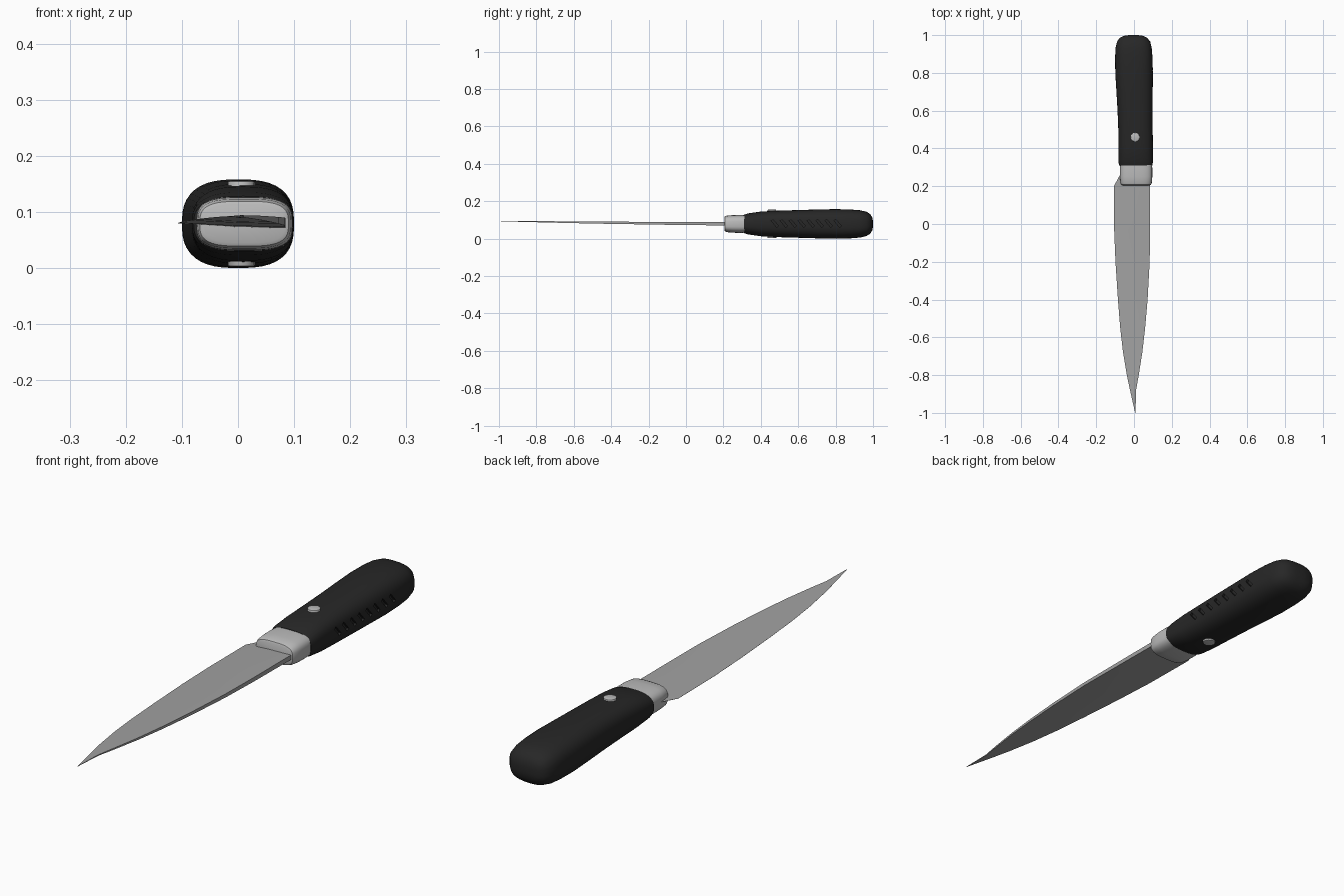
import bpy, bmesh
from math import cos, sin, pi, radians, copysign
from mathutils import Matrix, Vector

cube = bpy.data.objects.get("Cube")
if cube:
    bpy.data.objects.remove(cube, do_unlink=True)


def material(name, value, rough=0.5):
    m = bpy.data.materials.new(name)
    m.use_nodes = True
    color = (value, value, value, 1)
    m.diffuse_color = color
    bsdf = m.node_tree.nodes["Principled BSDF"]
    bsdf.inputs["Base Color"].default_value = color
    bsdf.inputs["Roughness"].default_value = rough
    return m


steel = material("blade steel", 0.36)
polished = material("polished metal", 0.5)
black = material("black grip", 0.02)


def finish(name, bm, mat=None):
    bmesh.ops.recalc_face_normals(bm, faces=bm.faces)
    mesh = bpy.data.meshes.new(name)
    bm.to_mesh(mesh)
    bm.free()
    ob = bpy.data.objects.new(name, mesh)
    bpy.context.collection.objects.link(ob)
    if mat:
        mesh.materials.append(mat)
    return ob


def smooth(ob, angle):
    bpy.ops.object.select_all(action="DESELECT")
    ob.select_set(True)
    bpy.context.view_layer.objects.active = ob
    bpy.ops.object.shade_smooth_by_angle(angle=radians(angle))


def skin(rings):
    """Bridge equal rings of points and cap both ends."""
    bm = bmesh.new()
    rows = [[bm.verts.new(p) for p in ring] for ring in rings]
    n = len(rows[0])
    for a, b in zip(rows, rows[1:]):
        for i in range(n):
            j = (i + 1) % n
            bm.faces.new((a[i], a[j], b[j], b[i]))
    bm.faces.new(rows[0])
    bm.faces.new(rows[-1])
    return bm


def rounded_ring(y, x0, x1, half_z, power, n=40):
    """Rounded rectangle section around the long axis."""
    ring = []
    for i in range(n):
        c, s = cos(2 * pi * i / n), sin(2 * pi * i / n)
        u = copysign(abs(c) ** (2 / power), c)
        v = copysign(abs(s) ** (2 / power), s)
        ring.append(((x0 + x1) / 2 + u * (x1 - x0) / 2, y, 0.079 + v * half_z))
    return ring


# Grip: y, left x, right x, half height
grip = [
    (0.308, -0.070, 0.088, 0.040), (0.310, -0.079, 0.098, 0.049),
    (0.33, -0.082, 0.100, 0.056), (0.40, -0.082, 0.100, 0.066),
    (0.50, -0.083, 0.099, 0.071), (0.60, -0.087, 0.099, 0.074),
    (0.70, -0.093, 0.099, 0.077), (0.80, -0.099, 0.100, 0.079),
    (0.88, -0.100, 0.098, 0.077), (0.93, -0.098, 0.094, 0.073),
    (0.965, -0.090, 0.086, 0.065), (0.985, -0.076, 0.070, 0.052),
    (0.996, -0.055, 0.050, 0.034), (1.0, -0.025, 0.022, 0.014),
]
handle = finish("handle", skin([rounded_ring(*s, 2.7) for s in grip]), black)

# Slanted finger grooves cut into the spine side of the grip
bm = bmesh.new()
for i in range(8):
    place = (Matrix.Translation((0.1, 0.475 + i * 0.048, 0.082))
             @ Matrix.Rotation(radians(40), 4, "X")
             @ Matrix.Diagonal((0.022, 0.012, 0.046, 1)))
    bmesh.ops.create_cube(bm, size=1, matrix=place)
cutter = finish("groove_cutter", bm)
cutter.hide_render = True
cut = handle.modifiers.new("grooves", "BOOLEAN")
cut.operation = "DIFFERENCE"
cut.solver = "EXACT"
cut.object = cutter
bpy.context.view_layer.objects.active = handle
bpy.ops.object.modifier_apply(modifier=cut.name)
bpy.data.objects.remove(cutter, do_unlink=True)
smooth(handle, 40)

# Metal collar between blade and grip
collar = [
    (0.205, -0.062, 0.084, 0.034), (0.208, -0.068, 0.090, 0.040),
    (0.218, -0.072, 0.094, 0.044), (0.25, -0.074, 0.097, 0.047),
    (0.29, -0.074, 0.097, 0.048), (0.315, -0.073, 0.096, 0.047),
]
bolster = finish("bolster", skin([rounded_ring(*s, 3.2) for s in collar]), polished)
smooth(bolster, 40)

# Blade: y, edge x, spine x, middle height, half spine thickness
stations = [
    (0.30, -0.050, 0.083, 0.080, 0.009), (0.267, -0.070, 0.084, 0.080, 0.009),
    (0.20, -0.107, 0.085, 0.080, 0.009), (-0.03, -0.105, 0.085, 0.081, 0.008),
    (-0.20, -0.098, 0.083, 0.083, 0.007), (-0.40, -0.085, 0.072, 0.085, 0.006),
    (-0.55, -0.073, 0.059, 0.087, 0.005), (-0.68, -0.058, 0.044, 0.089, 0.004),
    (-0.80, -0.038, 0.025, 0.091, 0.003), (-0.88, -0.021, 0.011, 0.092, 0.002),
    (-1.0, 0.006, 0.008, 0.094, 0.0005),
]
rings = []
for y, edge, spine, z, t in stations:
    mid = edge + (spine - edge) * 0.5
    rings.append([(spine, y, z + t), (mid, y, z + t * 0.7), (edge, y, z + t * 0.03),
                  (edge, y, z - t * 0.03), (mid, y, z - t * 0.7), (spine, y, z - t)])
blade = finish("blade", skin(rings), steel)
smooth(blade, 25)

# Rivet through the grip, flush on both faces
bm = bmesh.new()
bmesh.ops.create_cone(bm, cap_ends=True, segments=16, radius1=0.024, radius2=0.024,
                      depth=0.152, matrix=Matrix.Translation(Vector((0.006, 0.46, 0.079))))
rims = [e for e in bm.edges if abs(e.verts[0].co.z - e.verts[1].co.z) < 0.001]
bmesh.ops.bevel(bm, geom=rims, offset=0.003, segments=2, affect="EDGES", profile=0.5)
rivet = finish("rivet", bm, polished)
smooth(rivet, 40)
